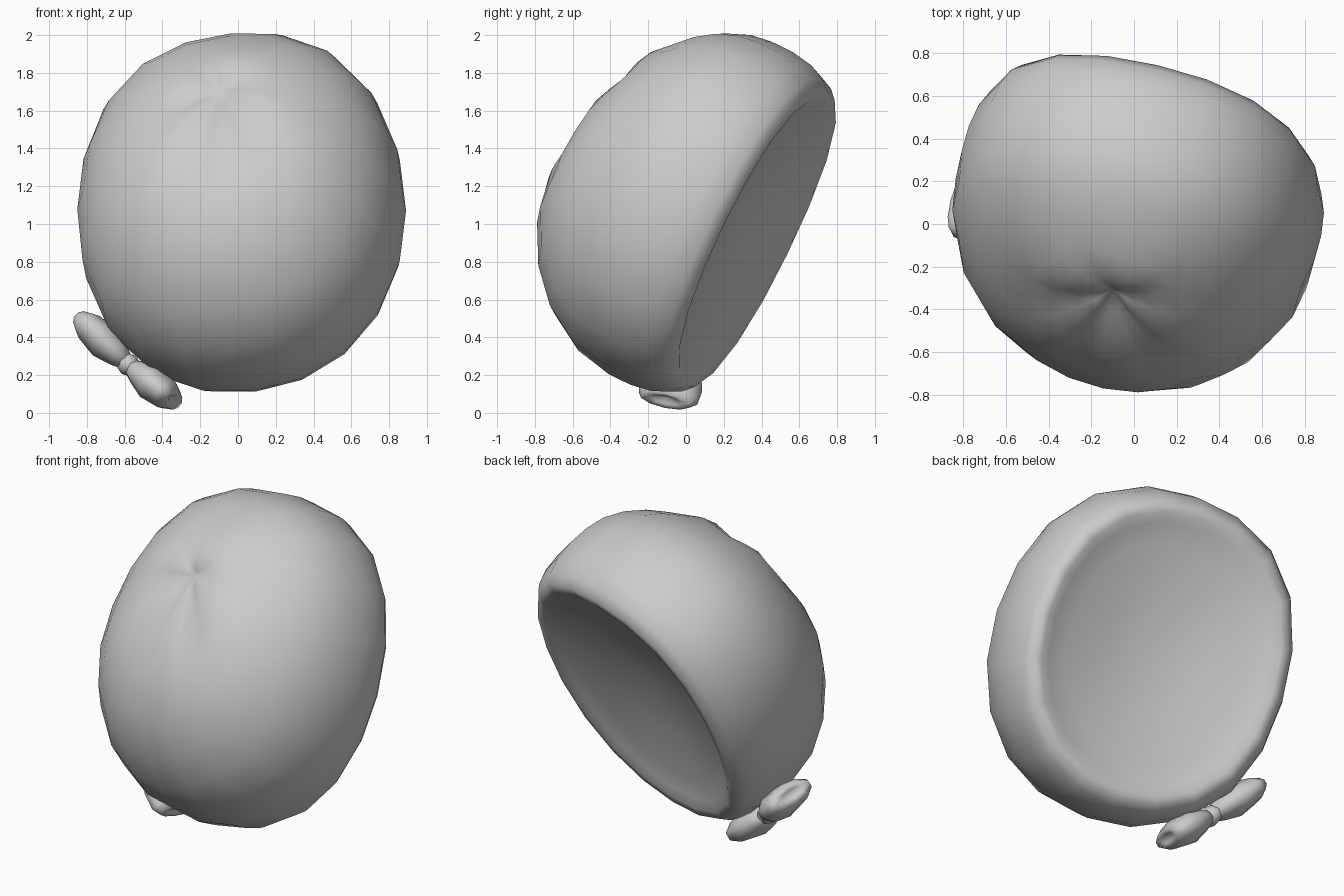
import bpy, bmesh
from math import sin, cos, pi, radians
from mathutils import Vector

cube = bpy.data.objects.get("Cube")
if cube:
    bpy.data.objects.remove(cube, do_unlink=True)

grey = bpy.data.materials.new("soft_grey")
grey.use_nodes = True
grey.diffuse_color = (0.6, 0.6, 0.6, 1)
grey.node_tree.nodes["Principled BSDF"].inputs["Base Color"].default_value = (0.6, 0.6, 0.6, 1)


def skin(name, start, rings, end):
    """Skin a closed smooth surface over rings, with a pole point at each end."""
    bm = bmesh.new()
    loops = [[bm.verts.new(p) for p in ring] for ring in rings]
    count = len(loops[0])
    for a, b in zip(loops, loops[1:]):
        for i in range(count):
            j = (i + 1) % count
            bm.faces.new((a[i], a[j], b[j], b[i]))
    for pole, loop in ((start, loops[0]), (end, loops[-1])):
        tip = bm.verts.new(pole)
        for i in range(count):
            bm.faces.new((tip, loop[i], loop[(i + 1) % count]))
    bmesh.ops.recalc_face_normals(bm, faces=bm.faces)
    mesh = bpy.data.meshes.new(name)
    bm.to_mesh(mesh)
    bm.free()
    obj = bpy.data.objects.new(name, mesh)
    bpy.context.collection.objects.link(obj)
    mesh.materials.append(grey)
    bpy.ops.object.select_all(action="DESELECT")
    obj.select_set(True)
    bpy.context.view_layer.objects.active = obj
    bpy.ops.object.shade_smooth_by_angle(angle=radians(120))


def circle(count):
    return [2 * pi * i / count for i in range(count)]


# Cap frame: out points from the opening to the crown
out = Vector((-0.25, -0.88, 0.43)).normalized()
up = Vector((0, 0.44, 0.9)).normalized()
side = up.cross(out)
centre = Vector((0.11, 0.37, 0.915))


def place(u, v, w):
    return centre + side * u * 0.86 + up * v * 0.98 + out * w


def bulge(angle):
    """Slightly squared outline, fullest at the upper right of the cap."""
    return (1 + (0.035 + 0.015 * cos(angle - 0.75 * pi)) * sin(2 * angle) ** 2
            + 0.015 * max(0, -cos(angle)))


def wall(r, w, angle):
    r *= bulge(angle)
    return place(r * cos(angle), r * sin(angle), w)


def crown(rho, angle):
    """Point on the domed crown; rings gather towards an off-centre pinch."""
    u = rho * cos(angle) + 0.04 * (1 - rho)
    v = rho * sin(angle) + 0.42 * (1 - rho)
    flatten = min(1, max(0, (v + 0.1) / 0.7))
    w = 0.4 + (0.77 - 0.07 * flatten) * max(0, 1 - u * u - v * v) ** 0.53
    near = max(0, 1 - rho / 0.6)
    w -= 0.07 * near ** 2
    w += 0.1 * rho * near * (cos(5 * angle) + 1.8 * sin(angle))
    swell = 1 + (bulge(angle) - 1) * rho
    return place(u * swell, v * swell, w)


# Shallow dished inside, rolled lip and outer wall, as radius and depth
WALL = [(0.35, 0.12), (0.65, 0.07), (0.78, 0.035), (0.84, 0.01),
        (0.89, 0.01), (0.94, 0.06), (0.98, 0.15), (1.0, 0.27)]
rings = [[wall(r, w, a) for a in circle(20)] for r, w in WALL]
rings += [[crown(r, a) for a in circle(20)]
          for r in (1, 0.97, 0.89, 0.77, 0.62, 0.45, 0.3, 0.18, 0.08)]
skin("cap", place(0, 0, 0.16), rings, crown(0, 0))

# Ribbon bow: two flared loops and a knot
knot = Vector((-0.58, -0.01, 0.255))
LOOP = [(0.0, 0.035, 0.05), (0.2, 0.065, 0.11), (0.5, 0.095, 0.16),
        (0.85, 0.08, 0.17), (1.0, 0.05, 0.14), (0.98, 0.025, 0.08)]


def bow_loop(name, tip):
    axis = tip - knot
    thick = axis.cross(Vector((0, 1, 0))).normalized()
    wide = thick.cross(axis).normalized()
    rings = [[knot + axis * t + thick * th * cos(a) + wide * wd * sin(a)
              for a in circle(10)] for t, th, wd in LOOP]
    skin(name, knot, rings, knot + axis * 0.9)


bow_loop("bow_loop_upper", Vector((-0.825, 0.11, 0.49)))
bow_loop("bow_loop_lower", Vector((-0.34, -0.11, 0.065)))

rings = [[knot + Vector((0.06 * sin(b) * cos(a), 0.09 * sin(b) * sin(a), 0.06 * cos(b)))
          for a in circle(8)]
         for b in (pi * k / 5 for k in range(1, 5))]
skin("bow_knot", knot + Vector((0, 0, 0.06)), rings, knot - Vector((0, 0, 0.06)))
